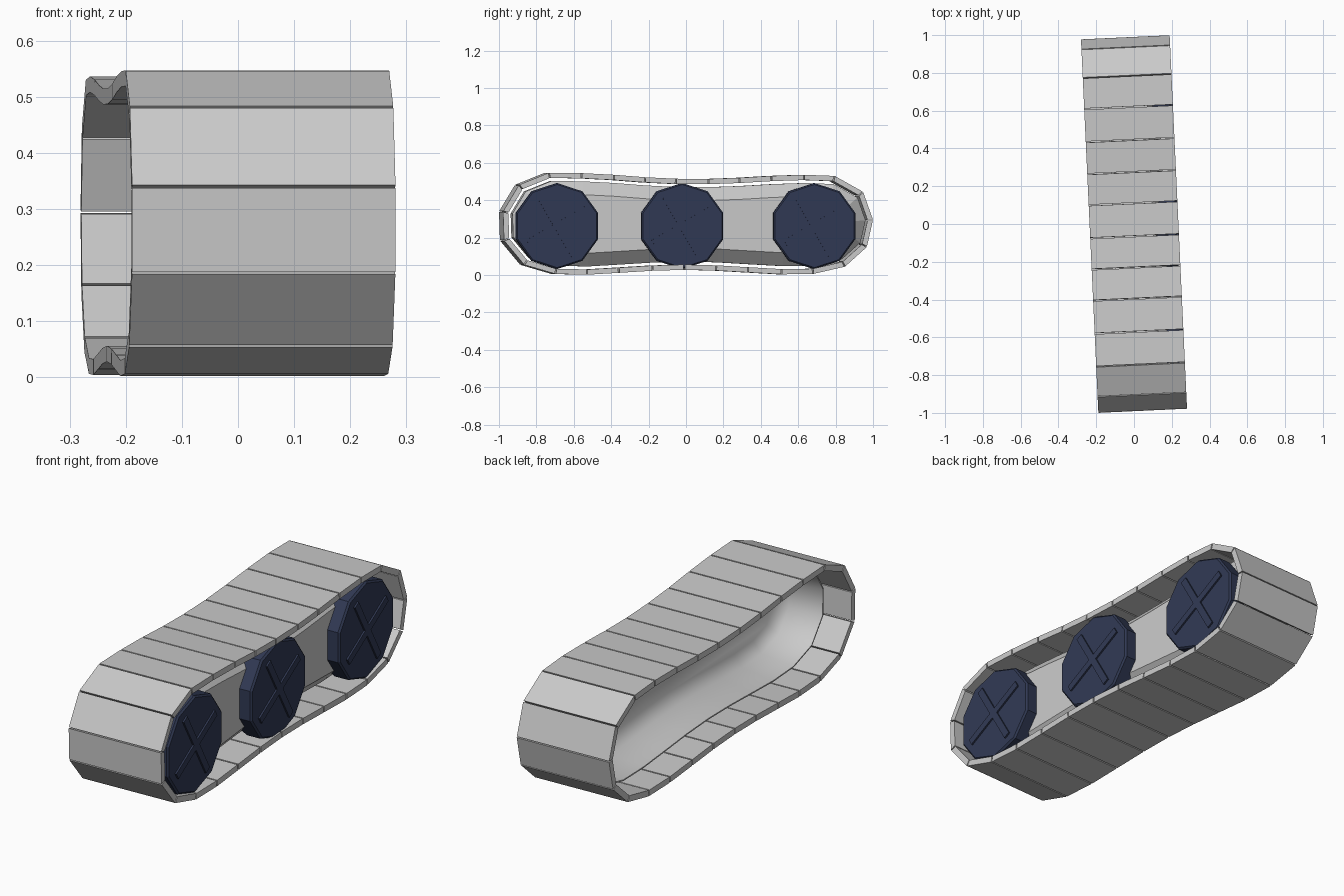
import bpy, bmesh, math
from mathutils import Vector, Matrix

if "Cube" in bpy.data.objects:
    bpy.data.objects.remove(bpy.data.objects["Cube"], do_unlink=True)

TURN = Matrix.Rotation(0.0465, 4, 'Z')   # whole assembly is slightly turned
HALF_WIDTH = 0.235


def material(name, rgb):
    mat = bpy.data.materials.new(name)
    mat.use_nodes = True
    mat.diffuse_color = (*rgb, 1)
    mat.node_tree.nodes["Principled BSDF"].inputs["Base Color"].default_value = (*rgb, 1)
    return mat


metal = material("light_grey", (0.59, 0.59, 0.59))
navy = material("dark_navy", (0.03, 0.041, 0.088))


def finish(bm, name, mat):
    bmesh.ops.recalc_face_normals(bm, faces=bm.faces)
    mesh = bpy.data.meshes.new(name)
    bm.to_mesh(mesh)
    bm.free()
    mesh.materials.append(mat)
    obj = bpy.data.objects.new(name, mesh)
    bpy.context.collection.objects.link(obj)
    obj.matrix_world = TURN


def loft(bm, rings):
    """Join equal rings of points with quads, close both ends, return the faces by band."""
    rows = [[bm.verts.new(p) for p in ring] for ring in rings]
    n = len(rows[0])
    bands = [[bm.faces.new(rows[0])]]
    for a, b in zip(rows, rows[1:]):
        bands.append([bm.faces.new((a[i], a[(i + 1) % n], b[(i + 1) % n], b[i]))
                      for i in range(n)])
    bands.append([bm.faces.new(rows[-1])])
    return bands


def inset(points, dist):
    """Move a clockwise outline inwards with mitred corners."""
    out = []
    for i, p in enumerate(points):
        a = (p - points[i - 1]).normalized()
        b = (points[(i + 1) % len(points)] - p).normalized()
        na, nb = Vector((a.y, -a.x)), Vector((b.y, -b.x))
        out.append(p + (na + nb) * dist / (1 + na.dot(nb)))
    return out


def at_x(x, points, shift=0):
    return [(x, p.x + shift, p.y) for p in points]


# Joints of the track loop (y, z), clockwise from the front
joints = [Vector(p) for p in (
    (-.99, .34), (-.905, .482), (-.745, .547), (-.57, .545), (-.395, .536),
    (-.23, .523), (-.065, .515), (.11, .514), (.275, .52), (.445, .53),
    (.62, .536), (.785, .53), (.937, .445), (.99, .295), (.957, .15),
    (.84, .045), (.67, .006), (.5, .004), (.32, .014), (.15, .024),
    (-.02, .028), (-.19, .023), (-.37, .012), (-.54, .002), (-.71, .006),
    (-.877, .055), (-.985, .185))]

# Track plates
bm = bmesh.new()
inner = inset(joints, 0.028)
trim = 0.018
for i in range(len(joints)):
    j = (i + 1) % len(joints)
    quad = [joints[i].lerp(joints[j], trim), joints[i].lerp(joints[j], 1 - trim),
            inner[j].lerp(inner[i], trim), inner[i].lerp(inner[j], trim)]
    loft(bm, [at_x(-HALF_WIDTH, quad), at_x(HALF_WIDTH, quad)])
finish(bm, "track_plates", metal)

# Inner housing: hollow dish on one side, chamfered flat wall on the other
bm = bmesh.new()
sections = ((0.09, 0.125), (0.05, 0.07), (-0.11, 0.05),
            (-0.11, 0.044), (0.1, 0.044), (0.165, 0.115))
bands = loft(bm, [at_x(x, inset(joints, d), 0.012) for x, d in sections])
for band in bands[:3]:
    for face in band:
        face.smooth = True
finish(bm, "inner_housing", metal)

# Road wheels with raised crosses
SIDES = 10


def wheel_ring(x, radius, y, z):
    angles = [math.pi / 2 + i * math.tau / SIDES for i in range(SIDES)]
    return [(x, y + radius * math.cos(a), z + radius * math.sin(a)) for a in angles]


for name, y in (("front", -0.70), ("middle", -0.03), ("rear", 0.677)):
    z = 0.262
    bm = bmesh.new()
    loft(bm, [wheel_ring(x, r, y, z) for x, r in
              ((0.115, 0.215), (0.15, 0.23), (0.218, 0.23), (0.226, 0.222))])
    finish(bm, name + "_wheel", navy)

    bm = bmesh.new()
    for angle in (30, 120):
        place = (Matrix.Translation((0.226, y, z))
                 @ Matrix.Rotation(math.radians(angle), 4, 'X')
                 @ Matrix.Diagonal((0.016, 0.36, 0.034, 1)))
        bmesh.ops.create_cube(bm, size=1, matrix=place)
    finish(bm, name + "_wheel_cross", navy)
